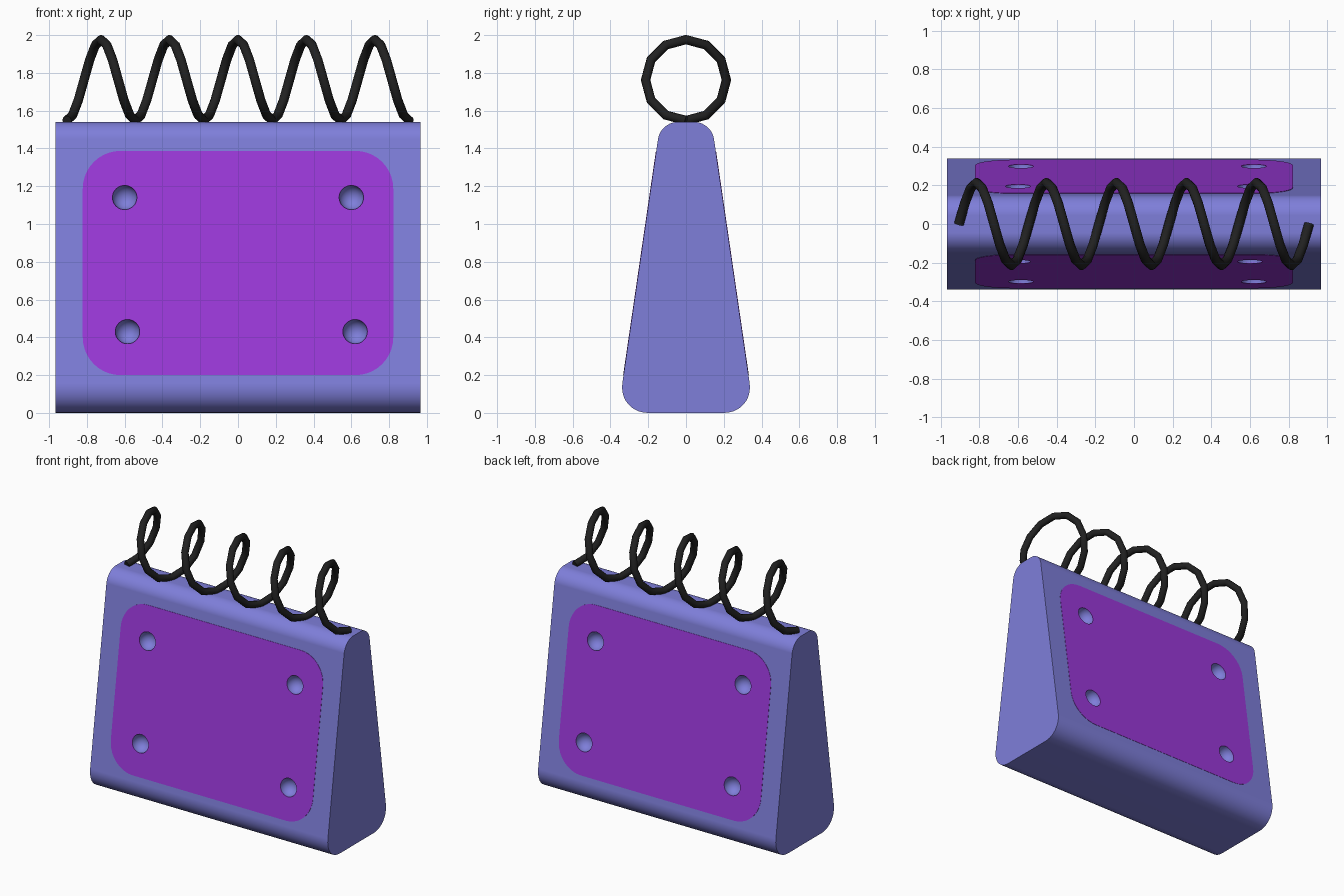
import bpy, bmesh, math
from mathutils import Matrix

if "Cube" in bpy.data.objects:
    bpy.data.objects.remove(bpy.data.objects["Cube"])

HALF_X, TOP_Z = 0.967, 1.54
BOTTOM_Y, TOP_Y = 0.36, 0.135          # half depths before rounding


def material(name, rgb):
    m = bpy.data.materials.new(name)
    m.diffuse_color = (*rgb, 1)
    m.use_nodes = True
    m.node_tree.nodes["Principled BSDF"].inputs["Base Color"].default_value = m.diffuse_color
    return m


def add_object(name, bm, mat=None):
    bmesh.ops.recalc_face_normals(bm, faces=bm.faces)
    mesh = bpy.data.meshes.new(name)
    bm.to_mesh(mesh)
    bm.free()
    ob = bpy.data.objects.new(name, mesh)
    bpy.context.collection.objects.link(ob)
    if mat:
        mesh.materials.append(mat)
    return ob


def select(ob):
    bpy.ops.object.select_all(action='DESELECT')
    ob.select_set(True)
    bpy.context.view_layer.objects.active = ob


def smooth(ob, degrees=30):
    select(ob)
    bpy.ops.object.shade_smooth_by_angle(angle=math.radians(degrees))


def cut(ob, cutter):
    select(ob)
    mod = ob.modifiers.new("holes", 'BOOLEAN')
    mod.operation, mod.solver, mod.object = 'DIFFERENCE', 'EXACT', cutter
    bpy.ops.object.modifier_apply(modifier=mod.name)


def slope_y(z):
    return BOTTOM_Y + (TOP_Y - BOTTOM_Y) * z / TOP_Z


blue = material("blue", (0.21, 0.21, 0.70))
purple = material("purple", (0.33, 0.04, 0.70))
black = material("black", (0.015, 0.015, 0.015))

# Wedge body: tapered profile extruded along x, long edges rounded
bm = bmesh.new()
profile = [(-BOTTOM_Y, 0), (BOTTOM_Y, 0), (TOP_Y, TOP_Z), (-TOP_Y, TOP_Z)]
face = bm.faces.new([bm.verts.new((-HALF_X, y, z)) for y, z in profile])
ext = bmesh.ops.extrude_face_region(bm, geom=[face])
bmesh.ops.translate(bm, vec=(2 * HALF_X, 0, 0),
                    verts=[g for g in ext["geom"] if isinstance(g, bmesh.types.BMVert)])
bmesh.ops.recalc_face_normals(bm, faces=bm.faces)
for low, radius in ((True, 0.16), (False, 0.09)):
    edges = [e for e in bm.edges
             if abs(e.verts[0].co.x - e.verts[1].co.x) > 1
             and all((v.co.z < 0.001) if low else (v.co.z > TOP_Z - 0.001) for v in e.verts)
             and all(abs(v.co.y) > (BOTTOM_Y if low else TOP_Y) - 0.001 for v in e.verts)]
    bmesh.ops.bevel(bm, geom=edges, offset=radius, offset_type='OFFSET',
                    segments=10, profile=0.5, affect='EDGES')
body = add_object("body", bm, blue)

# Round dimple cutters on both sloping sides
bm = bmesh.new()
for side in (-1, 1):
    for x, z in ((-0.6, 1.14), (0.6, 1.14), (-0.585, 0.43), (0.62, 0.43)):
        bmesh.ops.create_uvsphere(bm, u_segments=32, v_segments=16, radius=0.065,
                                  matrix=Matrix.Translation((x, side * slope_y(z), z)))
cutter = add_object("dimple_cutter", bm)
cutter.hide_render = True

# Flush rounded panels, front and back
panels = []
W, Z0, Z1, R = 0.822, 0.2, 1.387, 0.2
for name, side in (("front_panel", -1), ("back_panel", 1)):
    bm = bmesh.new()
    verts = []
    corners = ((W - R, Z1 - R), (R - W, Z1 - R), (R - W, Z0 + R), (W - R, Z0 + R))
    for i, (cx, cz) in enumerate(corners):
        for k in range(11):
            a = math.pi / 2 * (i + k / 10)
            x, z = cx + R * math.cos(a), cz + R * math.sin(a)
            verts.append(bm.verts.new((x, side * (slope_y(z) + 0.002), z)))
    ext = bmesh.ops.extrude_face_region(bm, geom=[bm.faces.new(verts)], use_keep_orig=True)
    bmesh.ops.translate(bm, vec=(0, -side * 0.005, 0),
                        verts=[g for g in ext["geom"] if isinstance(g, bmesh.types.BMVert)])
    panels.append(add_object(name, bm, purple))

for ob in [body] + panels:
    cut(ob, cutter)
    smooth(ob)
bpy.data.objects.remove(cutter)
wn = body.modifiers.new("clean_shading", 'WEIGHTED_NORMAL')
wn.keep_sharp = True

# Spiral binding coil: five turns, twelve steps each
TURNS, STEPS, RAD = 5, 12, 0.214
curve = bpy.data.curves.new("coil", 'CURVE')
curve.dimensions = '3D'
curve.bevel_depth, curve.bevel_resolution = 0.025, 3
curve.use_fill_caps = True
spline = curve.splines.new('POLY')
count = TURNS * STEPS + 1
spline.points.add(count - 1)
for i, p in enumerate(spline.points):
    t = 2 * math.pi * i / STEPS
    x = -0.906 + 1.812 * i / (count - 1)
    p.co = (x, RAD * math.sin(t), 1.762 - RAD * math.cos(t), 1)
coil = bpy.data.objects.new("coil", curve)
bpy.context.collection.objects.link(coil)
curve.materials.append(black)
select(coil)
bpy.ops.object.convert(target='MESH')
smooth(bpy.context.view_layer.objects.active, 50)
